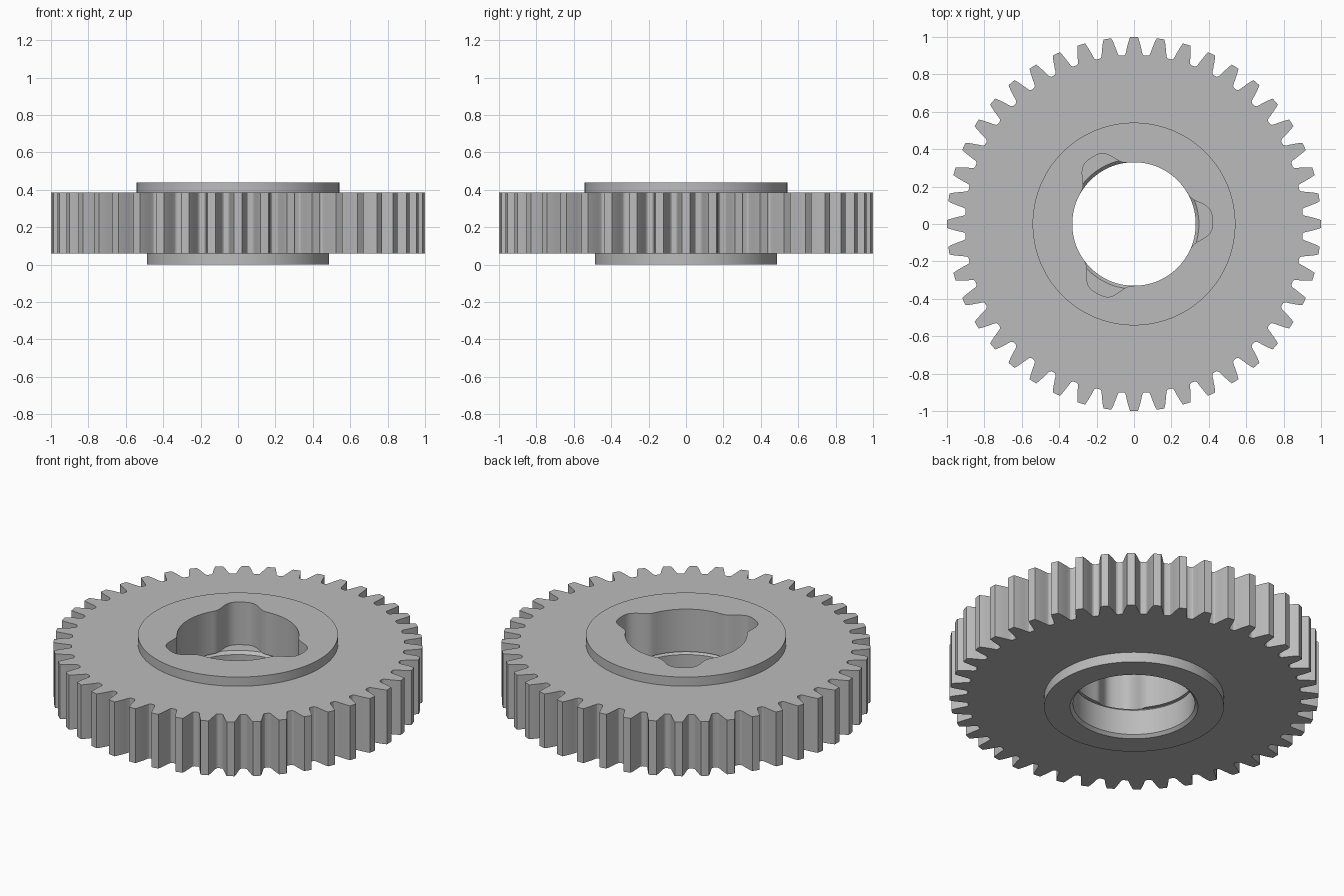
import bpy, bmesh, math

cube = bpy.data.objects.get("Cube")
if cube:
    bpy.data.objects.remove(cube, do_unlink=True)

TEETH = 44
PITCH = math.tau / TEETH
BORE, BORE_CHAMFER = 0.33, 0.347

# Half of one tooth, from tip corner to root: (radius, half width)
FLANK = [(1.0, 0.021), (0.98, 0.028), (0.957, 0.034), (0.935, 0.0395),
         (0.918, 0.043), (0.908, 0.047), (0.903, 0.053)]


def tooth_outline():
    """Polar points (angle, radius) around the whole toothed rim."""
    half = [(w / r, r) for r, w in FLANK]
    tooth = [(-a, r) for a, r in reversed(half)] + [(0, 1.0)] + half
    tooth.append((PITCH / 2, 0.902))
    return [(i * PITCH + a, r) for i in range(TEETH) for a, r in tooth]


def lobed_bore(angle):
    """Round bore widened by three rounded pockets."""
    third = math.tau / 3
    offset = (angle - math.radians(2.5) + third / 2) % third - third / 2
    return BORE + 0.09 * math.exp(-(abs(math.degrees(offset)) / 16.5) ** 3.5)


def loft_closed(name, sections, angles, material):
    """Skin a closed cross-section whose radii may vary with the angle."""
    bm = bmesh.new()
    rings = []
    for radii, z in sections:
        rings.append([bm.verts.new((r * math.cos(a), r * math.sin(a), z))
                      for a, r in zip(angles, radii)])
    n = len(angles)
    for ring, nxt in zip(rings, rings[1:] + rings[:1]):
        for i in range(n):
            j = (i + 1) % n
            bm.faces.new((ring[i], ring[j], nxt[j], nxt[i]))
    bmesh.ops.recalc_face_normals(bm, faces=bm.faces)
    mesh = bpy.data.meshes.new(name)
    bm.to_mesh(mesh)
    bm.free()
    mesh.materials.append(material)
    obj = bpy.data.objects.new(name, mesh)
    bpy.context.collection.objects.link(obj)
    return obj


grey = bpy.data.materials.new("light_grey_metal")
grey.use_nodes = True
colour = (0.5, 0.5, 0.5, 1)
grey.diffuse_color = colour
grey.node_tree.nodes["Principled BSDF"].inputs["Base Color"].default_value = colour

outline = tooth_outline()
angles = [a for a, r in outline]
teeth = [r for a, r in outline]
lobes = [lobed_bore(a) for a in angles]


def circle(radius):
    return [radius] * len(angles)


sections = [
    # lower hub
    (circle(BORE_CHAMFER), 0), (circle(0.487), 0), (circle(0.487), 0.06),
    # toothed rim
    (teeth, 0.06), (teeth, 0.385),
    # upper hub
    (circle(0.542), 0.385), (circle(0.542), 0.44),
    # lobed pocket down to its ledge
    (lobes, 0.44), (lobes, 0.185),
    # round bore, chamfered at both ends
    (circle(BORE_CHAMFER), 0.185), (circle(BORE), 0.168), (circle(BORE), 0.017),
]
gear = loft_closed("gear_wheel", sections, angles, grey)

bpy.ops.object.select_all(action='DESELECT')
gear.select_set(True)
bpy.context.view_layer.objects.active = gear
bpy.ops.object.shade_smooth_by_angle(angle=math.radians(25))
